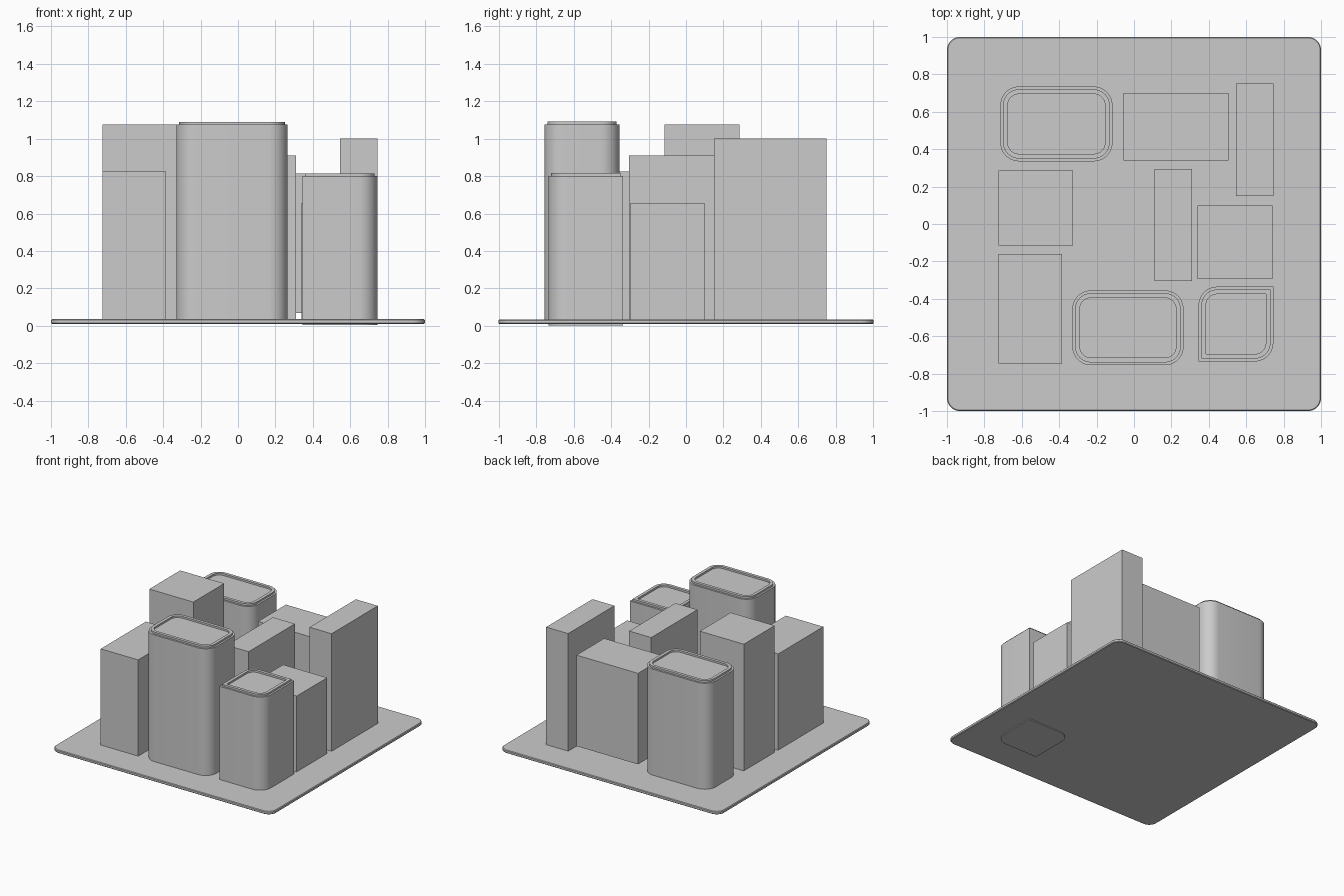
import bpy, bmesh, math

if "Cube" in bpy.data.objects:
    bpy.data.objects.remove(bpy.data.objects["Cube"])

ALL = ("bl", "br", "tr", "tl")


def outline(x0, x1, y0, y1, r, inset=0.0, rounded=ALL, steps=10):
    """Rectangle outline with chosen corners rounded, offset inwards by inset."""
    x0, x1, y0, y1, r = x0 + inset, x1 - inset, y0 + inset, y1 - inset, r - inset
    pts = []
    for name, x, y, sx, sy, start in (("bl", x0, y0, 1, 1, 180), ("br", x1, y0, -1, 1, 270),
                                      ("tr", x1, y1, -1, -1, 0), ("tl", x0, y1, 1, -1, 90)):
        if name not in rounded:
            pts.append((x, y))
            continue
        for i in range(steps + 1):
            a = math.radians(start + 90 * i / steps)
            pts.append((x + sx * r + r * math.cos(a), y + sy * r + r * math.sin(a)))
    return pts


def finish(name, bm):
    bmesh.ops.recalc_face_normals(bm, faces=bm.faces)
    mesh = bpy.data.meshes.new(name)
    bm.to_mesh(mesh)
    bm.free()
    obj = bpy.data.objects.new(name, mesh)
    bpy.context.collection.objects.link(obj)
    return obj


def stacked(name, rect, r, levels, rounded=ALL):
    """Solid lofted through (inset, z) levels of one outline."""
    bm = bmesh.new()
    loops = [[bm.verts.new((x, y, z)) for x, y in outline(*rect, r, inset, rounded)]
             for inset, z in levels]
    n = len(loops[0])
    for a, b in zip(loops, loops[1:]):
        for i in range(n):
            j = (i + 1) % n
            bm.faces.new((a[i], a[j], b[j], b[i]))
    bm.faces.new(loops[0][::-1])
    bm.faces.new(loops[-1])
    obj = finish(name, bm)
    bpy.ops.object.select_all(action='DESELECT')
    obj.select_set(True)
    bpy.context.view_layer.objects.active = obj
    bpy.ops.object.shade_smooth_by_angle(angle=math.radians(30))
    return obj


def block(name, x0, x1, y0, y1, z0, z1):
    bm = bmesh.new()
    bmesh.ops.create_cube(bm, size=1)
    for v in bm.verts:
        v.co = ((x0 + x1) / 2 + v.co.x * (x1 - x0),
                (y0 + y1) / 2 + v.co.y * (y1 - y0),
                (z0 + z1) / 2 + v.co.z * (z1 - z0))
    return finish(name, bm)


def rim_tower(name, rect, z0, z1, rounded=ALL):
    """Rounded tower with a raised parapet around a recessed roof."""
    return stacked(name, rect, 0.1, [(0, z0), (0, z1), (0.015, z1), (0.015, z1 + 0.015),
                                     (0.04, z1 + 0.015), (0.04, z1)], rounded)


# Ground slab with softened edges
stacked("base_plate", (-1, 1, -1, 1), 0.07,
        [(0.005, 0.01), (0, 0.015), (0, 0.03), (0.005, 0.035)])

# Plain box buildings
block("back_block", -0.055, 0.505, 0.34, 0.70, 0.068, 0.815)
block("back_right_slab", 0.545, 0.745, 0.15, 0.75, 0.02, 1.0)
block("left_tower", -0.725, -0.325, -0.115, 0.285, 0.02, 1.075)
block("centre_slab", 0.11, 0.31, -0.305, 0.295, 0.02, 0.91)
block("right_block", 0.34, 0.74, -0.295, 0.10, 0.02, 0.657)
block("front_left_block", -0.725, -0.385, -0.745, -0.16, 0.02, 0.825)

# Rounded towers with parapets
rim_tower("back_left_rounded_tower", (-0.715, -0.115, 0.335, 0.735), 0.02, 0.905)
rim_tower("front_rounded_tower", (-0.33, 0.265, -0.755, -0.355), 0.02, 1.075)
rim_tower("leaf_tower", (0.345, 0.745, -0.735, -0.335), 0.003, 0.8, ("tl", "br"))
